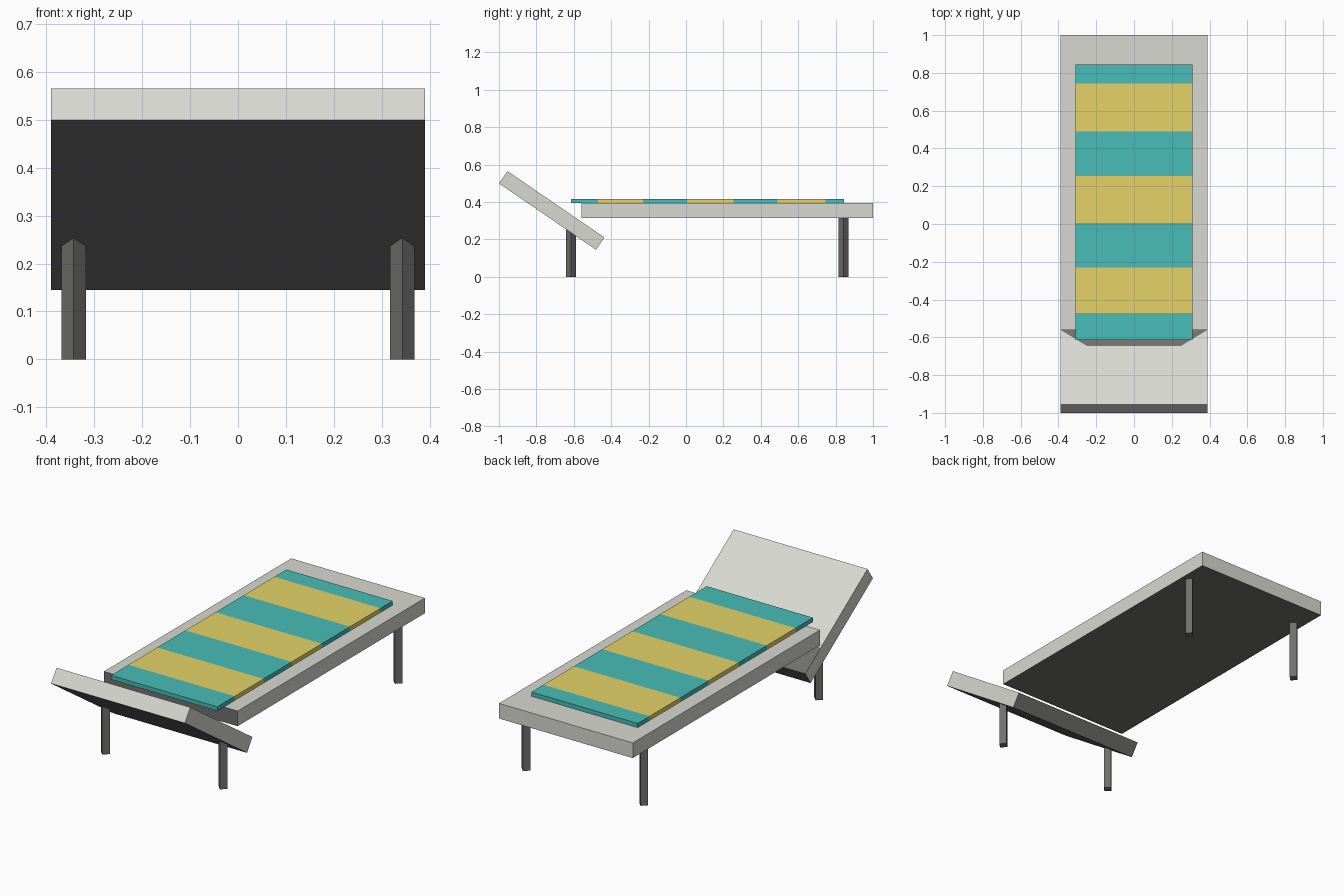
import bpy, bmesh, math
from mathutils import Vector

if "Cube" in bpy.data.objects:
    bpy.data.objects.remove(bpy.data.objects["Cube"])

def mat(name, rgb):
    m = bpy.data.materials.new(name)
    m.diffuse_color = (*rgb, 1)
    m.use_nodes = True
    m.node_tree.nodes["Principled BSDF"].inputs["Base Color"].default_value = m.diffuse_color
    return m

GREY = mat("light grey", (0.69, 0.69, 0.64))
DARK = mat("dark grey", (0.16, 0.16, 0.155))
TEAL = mat("teal", (0.065, 0.51, 0.475))
SAND = mat("sand yellow", (0.78, 0.65, 0.135))

def box_bm(sx, sy, sz):
    bm = bmesh.new()
    bmesh.ops.create_cube(bm, size=1)
    bmesh.ops.scale(bm, vec=(sx, sy, sz), verts=bm.verts)
    bm.normal_update()
    return bm

def cut(bm, co, no):
    bmesh.ops.bisect_plane(bm, geom=bm.verts[:] + bm.edges[:] + bm.faces[:],
                           plane_co=co, plane_no=no)

def finish(bm, name, loc, mats, rot=(0, 0, 0)):
    me = bpy.data.meshes.new(name)
    bm.to_mesh(me)
    bm.free()
    for m in mats:
        me.materials.append(m)
    ob = bpy.data.objects.new(name, me)
    ob.location, ob.rotation_euler = loc, rot
    bpy.context.collection.objects.link(ob)
    return ob

# flat bed frame, dark underneath and on the hidden front end
bm = box_bm(0.78, 1.56, 0.08)
for f in bm.faces:
    f.material_index = int(f.normal.z < -0.9 or f.normal.y < -0.9)
finish(bm, "bed_frame", (0, 0.22, 0.355), [GREY, DARK])

# striped mattress, cut across at each stripe border
mid = 0.115
borders = [-0.47, -0.23, 0.005, 0.255, 0.49, 0.745]
bm = box_bm(0.62, 1.46, 0.022)
for y in borders:
    cut(bm, (0, y - mid, 0), (0, 1, 0))
for f in bm.faces:
    y = f.calc_center_median().y + mid
    f.material_index = sum(y > b for b in borders) % 2
finish(bm, "mattress", (0, mid, 0.406), [TEAL, SAND])

# tilted headrest board: dark underside, lower end, and patch where it meets the bed
bm = box_bm(0.78, 0.628, 0.08)
planes = [(Vector((0, 0.061, 0)), Vector((0, 1, 0)))]
for s in (-1, 1):
    planes.append((Vector((s * 0.25, 0.061, 0)), Vector((-s * 0.103, 0.14, 0))))
for co, no in planes:
    cut(bm, co, no)
bm.normal_update()
for f in bm.faces:
    c = f.calc_center_median()
    patch = f.normal.z > 0.9 and all((c - co).dot(no) > 0 for co, no in planes)
    f.material_index = int(patch or f.normal.z < -0.9 or f.normal.y > 0.9)
finish(bm, "headrest", (0, -0.718, 0.355), [GREY, DARK], (-0.6, 0, 0))

# four-sided legs turned corner-on
for label, y, h in (("front", -0.615, 0.30), ("rear", 0.842, 0.318)):
    for side, x in (("left", -0.343), ("right", 0.343)):
        bm = box_bm(0.0365, 0.0365, h)
        finish(bm, f"{label}_{side}_leg", (x, y, h / 2), [DARK], (0, 0, math.pi / 4))
